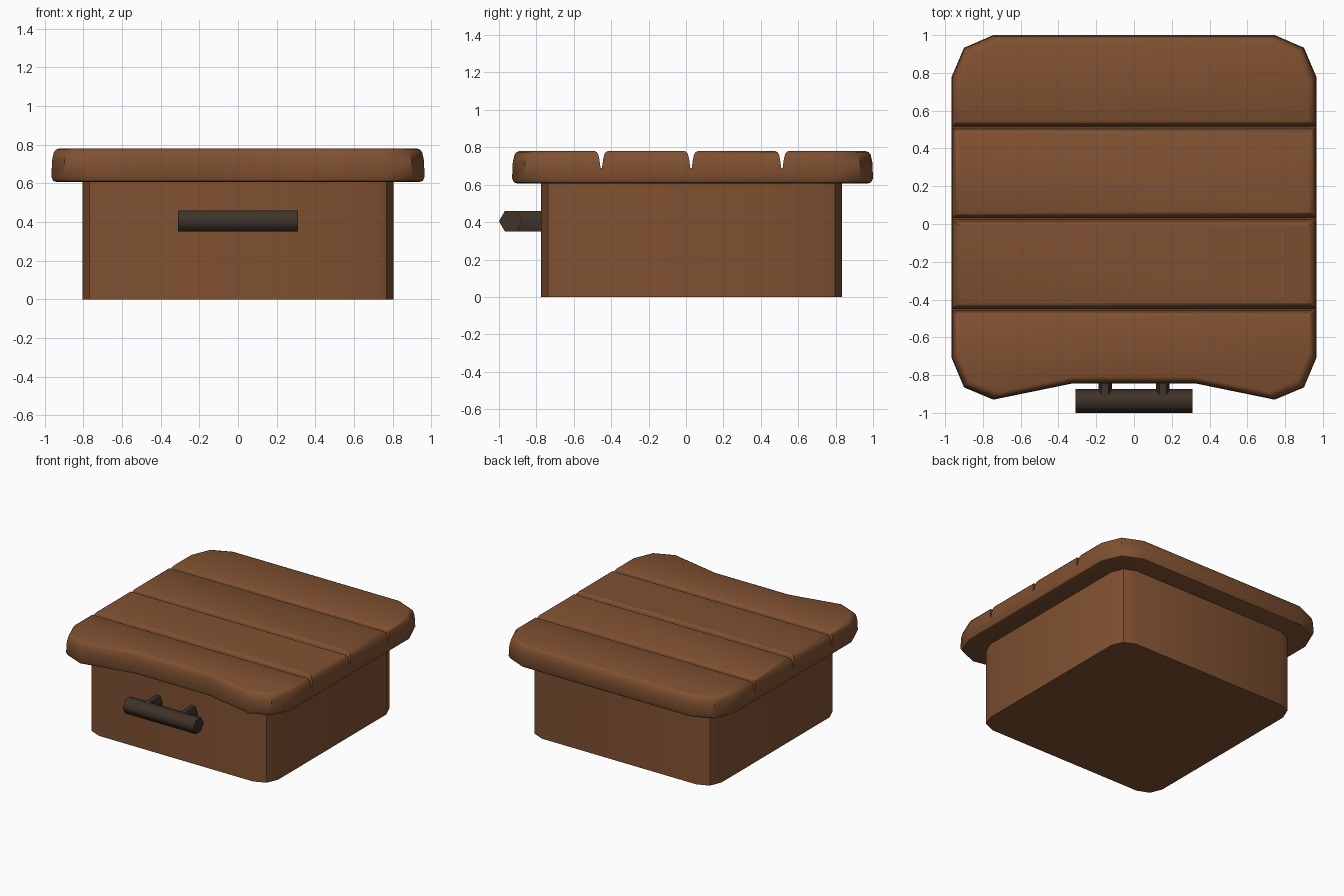
import bpy, bmesh, math

if "Cube" in bpy.data.objects:
    bpy.data.objects.remove(bpy.data.objects["Cube"])


def material(name, rgb):
    m = bpy.data.materials.new(name)
    m.diffuse_color = (*rgb, 1)
    m.use_nodes = True
    m.node_tree.nodes["Principled BSDF"].inputs["Base Color"].default_value = m.diffuse_color
    return m


wood = material("brown wood", (0.215, 0.082, 0.031))
iron = material("dark iron", (0.050, 0.033, 0.023))


def loft(name, rings, mat, angle=40):
    """Closed solid through rings of points, capped at both ends."""
    bm = bmesh.new()
    vs = [[bm.verts.new(p) for p in r] for r in rings]
    n = len(rings[0])
    for a, b in zip(vs, vs[1:]):
        for i in range(n):
            j = (i + 1) % n
            bm.faces.new((a[i], a[j], b[j], b[i]))
    bm.faces.new(vs[0][::-1])
    bm.faces.new(vs[-1])
    bmesh.ops.recalc_face_normals(bm, faces=bm.faces)
    me = bpy.data.meshes.new(name)
    bm.to_mesh(me)
    bm.free()
    me.materials.append(mat)
    ob = bpy.data.objects.new(name, me)
    bpy.context.collection.objects.link(ob)
    smooth(ob, angle)
    return ob


def smooth(ob, angle):
    bpy.ops.object.select_all(action='DESELECT')
    ob.select_set(True)
    bpy.context.view_layer.objects.active = ob
    bpy.ops.object.shade_smooth_by_angle(angle=math.radians(angle))


def mirror_outline(half):
    return half + [(-x, y) for x, y in reversed(half)]


# Box body with two-step rounded corners
X, Y0, Y1, R = 0.805, -0.775, 0.835, 0.13
k = R * (1 - math.sqrt(0.5))
body = mirror_outline([(X - R, Y0), (X - k, Y0 + k), (X, Y0 + R),
                       (X, Y1 - R), (X - k, Y1 - k), (X - R, Y1)])
loft("box_body", [[(x, y, z) for x, y in body] for z in (0, 0.63)], wood)

# Lid with softened rims and a dipped front edge
lid_outline = mirror_outline([(0.33, -0.845), (0.745, -0.93), (0.90, -0.865),
                              (0.965, -0.71), (0.965, 0.78), (0.90, 0.933),
                              (0.745, 1.0)])
levels = [(0.607, 0.028), (0.613, 0.010), (0.635, 0), (0.72, 0.004),
          (0.76, 0.013), (0.774, 0.024), (0.78, 0.042)]
CY = 0.035
lid = loft("plank_lid", [[(x * (1 - s), CY + (y - CY) * (1 - s), z)
                          for x, y in lid_outline] for z, s in levels], wood)

# Tapered grooves between the planks
half = [(0.004, 0.69), (0.010, 0.735), (0.016, 0.762), (0.024, 0.774),
        (0.036, 0.7805), (0.036, 0.85)]
for gy in (-0.453, 0.027, 0.513):
    prof = mirror_outline(half)
    cut = loft("groove_cutter", [[(x, gy + y, z) for y, z in prof]
                                 for x in (-1.2, 1.2)], wood)
    cut.hide_render = True
    mod = lid.modifiers.new("groove", 'BOOLEAN')
    mod.operation = 'DIFFERENCE'
    mod.solver = 'EXACT'
    mod.object = cut
    bpy.ops.object.select_all(action='DESELECT')
    lid.select_set(True)
    bpy.context.view_layer.objects.active = lid
    bpy.ops.object.modifier_apply(modifier=mod.name)
    bpy.data.objects.remove(cut)
smooth(lid, 40)


# Six-sided handle bar and its two posts
def hexagon(w, h):
    return [(w, 0), (w / 2, h), (-w / 2, h), (-w, 0), (-w / 2, -h), (w / 2, -h)]


HZ = 0.405
loft("handle_bar", [[(x, -0.9365 + a, HZ + b) for a, b in hexagon(0.0635, 0.055)]
                    for x in (-0.31, 0.31)], iron, 65)
for side, sx in (("left", -1), ("right", 1)):
    loft(f"handle_post_{side}",
         [[(sx * 0.153 + a, y, HZ + b) for a, b in hexagon(0.036, 0.055)]
          for y in (-0.925, -0.76)], iron, 65)
